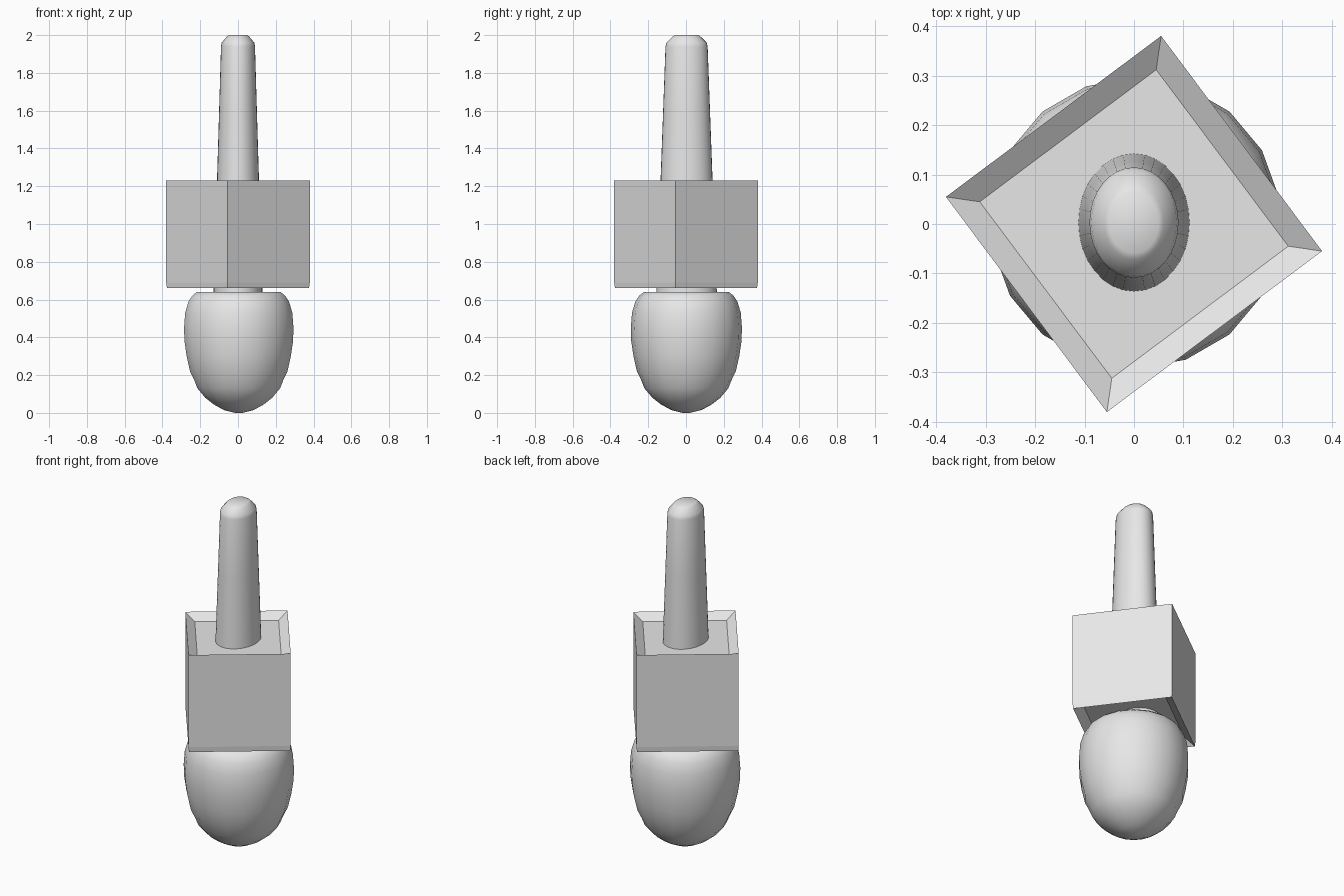
import bpy
import bmesh
from math import cos, sin, radians, tau

cube = bpy.data.objects.get("Cube")
if cube:
    bpy.data.objects.remove(cube, do_unlink=True)

grey = bpy.data.materials.new("light grey")
grey.use_nodes = True
grey.diffuse_color = (0.8, 0.8, 0.8, 1)
grey.node_tree.nodes["Principled BSDF"].inputs["Base Color"].default_value = (0.8, 0.8, 0.8, 1)


def loft(name, rings, sides, phase=0, stretch=1, centre=(0, 0), smooth_angle=None):
    """Join (radius, z) rings into a capped solid; stretch lengthens it along y."""
    bm = bmesh.new()
    loops = []
    for radius, z in rings:
        loop = []
        for i in range(sides):
            a = radians(phase) + tau * i / sides
            loop.append(bm.verts.new((centre[0] + radius * cos(a),
                                      centre[1] + radius * stretch * sin(a), z)))
        loops.append(loop)
    for low, high in zip(loops, loops[1:]):
        for i in range(sides):
            j = (i + 1) % sides
            bm.faces.new((low[i], low[j], high[j], high[i]))
    bm.faces.new(loops[0][::-1])
    bm.faces.new(loops[-1])
    bmesh.ops.recalc_face_normals(bm, faces=bm.faces)
    mesh = bpy.data.meshes.new(name)
    bm.to_mesh(mesh)
    bm.free()
    mesh.materials.append(grey)
    obj = bpy.data.objects.new(name, mesh)
    bpy.context.collection.objects.link(obj)
    if smooth_angle:
        bpy.ops.object.select_all(action="DESELECT")
        obj.select_set(True)
        bpy.context.view_layer.objects.active = obj
        bpy.ops.object.shade_smooth_by_angle(angle=radians(smooth_angle))
    return obj


# Rounded bulb at the bottom, with a flat top
loft("bulb",
     [(0.02, 0), (0.08, 0.015), (0.135, 0.045), (0.18, 0.08), (0.222, 0.13),
      (0.24, 0.175), (0.262, 0.22), (0.28, 0.3), (0.292, 0.38), (0.294, 0.45),
      (0.288, 0.53), (0.27, 0.59), (0.25, 0.62), (0.225, 0.64)],
     18, phase=10, centre=(0.004, 0.002), smooth_angle=50)

# Turned block, hollowed slightly at top and bottom with sloping walls
loft("block",
     [(0.315, 0.695), (0.38, 0.66), (0.384, 0.69), (0.384, 1.23), (0.315, 1.195)],
     4, phase=-8.2)

# Oval tapering shaft, running through the block into the bulb
loft("shaft",
     [(0.13, 0.62), (0.112, 1.2), (0.1, 1.6), (0.09, 1.94), (0.086, 1.96),
      (0.06, 1.992), (0.05, 2.0)],
     32, stretch=1.24, centre=(0, 0.003), smooth_angle=60)
